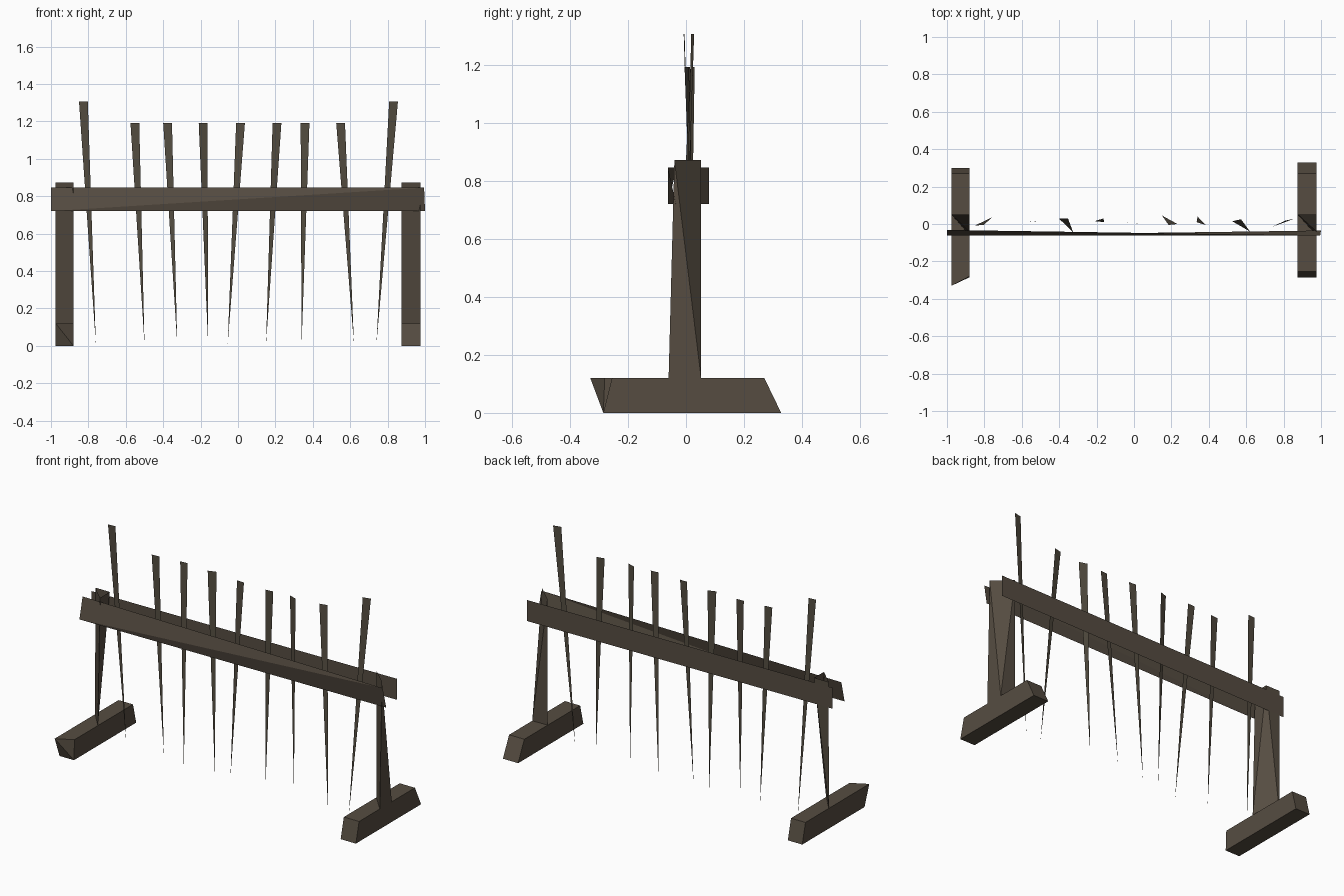
import bpy

cube = bpy.data.objects.get("Cube")
if cube:
    bpy.data.objects.remove(cube, do_unlink=True)


def make_material(name, colour):
    mat = bpy.data.materials.new(name)
    mat.use_nodes = True
    mat.diffuse_color = (*colour, 1)
    bsdf = mat.node_tree.nodes["Principled BSDF"]
    bsdf.inputs["Base Color"].default_value = (*colour, 1)
    bsdf.inputs["Roughness"].default_value = 0.9
    return mat


frame_wood = make_material("dark brown wood", (0.092, 0.073, 0.053))
stake_wood = make_material("weathered stake wood", (0.088, 0.074, 0.052))


def make_part(name, verts, faces, mat):
    mesh = bpy.data.meshes.new(name)
    mesh.from_pydata(verts, [], faces)
    mesh.materials.append(mat)
    mesh.update()
    obj = bpy.data.objects.new(name, mesh)
    bpy.context.collection.objects.link(obj)
    return obj


BOTTOM, TOP = 0.72, 0.845

# Warped front plank, folded along its diagonal
make_part("front_rail",
          [(-1, -0.062, BOTTOM), (1, -0.035, BOTTOM), (0.995, -0.062, TOP), (-1, -0.032, TOP)],
          [(0, 1, 2), (0, 2, 3)], frame_wood)

# Flat back plank, set slightly askew
make_part("back_rail",
          [(-1, 0.052, BOTTOM), (0.99, 0.08, BOTTOM), (0.99, 0.08, TOP), (-1, 0.052, TOP)],
          [(3, 2, 1, 0)], frame_wood)


# Feet: blocks with sloping ends
def make_foot(name, x0, x1, low_front, low_back, top_front, top_back):
    h = 0.12
    verts = [(x0, low_front, 0), (x1, low_front, 0), (x1, low_back, 0), (x0, low_back, 0),
             (x0, top_front[0], h), (x1, top_front[1], h), (x1, top_back, h), (x0, top_back, h)]
    faces = [(3, 2, 1, 0), (4, 5, 6, 7), (1, 2, 6, 5), (3, 0, 4, 7), (2, 3, 7, 6),
             (0, 1, 4), (1, 5, 4)]
    make_part(name, verts, faces, frame_wood)


make_foot("left_foot", 0.875, 0.975, -0.285, 0.328, (-0.255, -0.255), 0.27)
make_foot("right_foot", -0.975, -0.88, -0.285, 0.30, (-0.28, -0.33), 0.27)
right_foot = bpy.data.objects["right_foot"]
right_foot.data.vertices[4].co.y, right_foot.data.vertices[5].co.y = -0.33, -0.28


# Posts: diagonal boards with a third corner at one end only
def make_post(name, x0, x1, corner_at_top):
    low, high = 0.12, 0.872
    verts = [(x0, 0.05, low), (x1, -0.06, low), (x1, -0.04, high), (x0, 0.052, high),
             (x1, 0.052, high if corner_at_top else low)]
    if corner_at_top:
        faces = [(0, 1, 2, 3), (1, 4, 2), (0, 4, 1), (0, 3, 4)]
    else:
        faces = [(0, 1, 2, 3), (1, 4, 2), (2, 4, 3), (0, 3, 4)]
    make_part(name, verts, faces, frame_wood)


make_post("left_post", 0.875, 0.975, False)
make_post("right_post", -0.975, -0.88, True)

# Stakes: head x, head y at both edges, tip x, tip y
stakes = [(-0.85, -0.008, -0.005, -0.76, 0.035),
          (-0.575, 0.010, 0.014, -0.50, 0.018),
          (-0.40, 0.028, 0.030, -0.325, -0.045),
          (-0.21, 0.015, 0.030, -0.16, 0.010),
          (-0.01, 0.005, 0.003, -0.055, 0.008),
          (0.185, -0.005, 0.000, 0.15, 0.045),
          (0.335, 0.010, -0.005, 0.34, 0.040),
          (0.525, 0.015, 0.025, 0.62, -0.040),
          (0.808, 0.018, 0.028, 0.74, -0.015)]
for i, (x, y0, y1, tip_x, tip_y) in enumerate(stakes):
    head = 1.305 if i in (0, len(stakes) - 1) else 1.192
    make_part(f"stake_{i + 1}",
              [(x, y0, head), (tip_x, tip_y, 0.01), (x + 0.047, y1, head)],
              [(0, 1, 2)], stake_wood)
